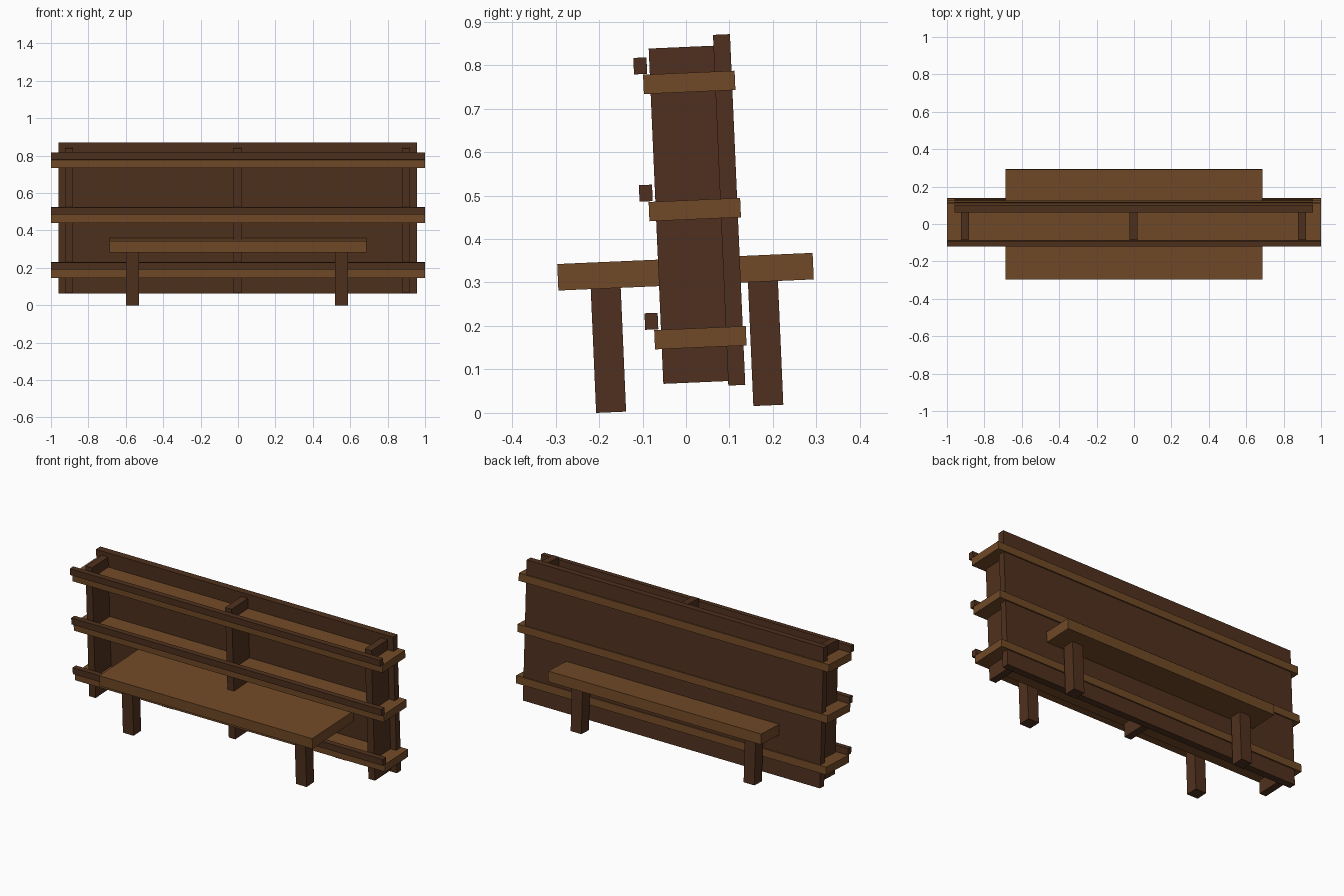
import bpy
from math import radians
from mathutils import Matrix

if "Cube" in bpy.data.objects:
    bpy.data.objects.remove(bpy.data.objects["Cube"])

# The whole piece leans back-to-front by a small angle
TILT = Matrix.Rotation(radians(2.5), 4, 'X')


def material(name, rgb):
    m = bpy.data.materials.new(name)
    m.diffuse_color = (*rgb, 1)
    m.use_nodes = True
    m.node_tree.nodes["Principled BSDF"].inputs["Base Color"].default_value = m.diffuse_color
    return m


DARK = material("dark_wood", (0.078, 0.030, 0.013))
LIGHT = material("light_wood", (0.165, 0.068, 0.020))


def box(name, x, y, z, mat):
    """Box from (min, max) ranges in the untilted frame."""
    bpy.ops.mesh.primitive_cube_add(size=1)
    ob = bpy.context.object
    ob.name = name
    centre = [(a + b) / 2 for a, b in (x, y, z)]
    size = [b - a for a, b in (x, y, z)]
    ob.data.transform(TILT @ Matrix.Translation(centre) @ Matrix.Diagonal((*size, 1)))
    ob.data.materials.append(mat)
    return ob


# Back board and upright dividers
box("back_panel", (-0.959, 0.957), (0.100, 0.139), (0.0585, 0.866), DARK)
for i, x in enumerate((-0.903, -0.002, 0.899)):
    box(f"divider_{i}", (x - 0.021, x + 0.021), (-0.0492, 0.101), (0.069, 0.841), DARK)

# Shelves, each with a front rail
for i, z in enumerate((0.149, 0.444, 0.737)):
    box(f"shelf_{i}", (-1, 1), (-0.0648, 0.146), (z, z + 0.0445), LIGHT)
    box(f"rail_{i}", (-1, 1), (-0.0855, -0.0552), (z + 0.046, z + 0.084), DARK)

# Counter running through the rack, on four legs
box("counter_top", (-0.688, 0.686), (-0.281, 0.307), (0.294, 0.355), LIGHT)
for side, x in (("left", -0.563), ("right", 0.553)):
    for end, y in (("front", -0.172), ("back", 0.190)):
        box(f"{end}_{side}_leg", (x - 0.0345, x + 0.0345), (y - 0.0345, y + 0.0345),
            (0.009, 0.296), DARK)
